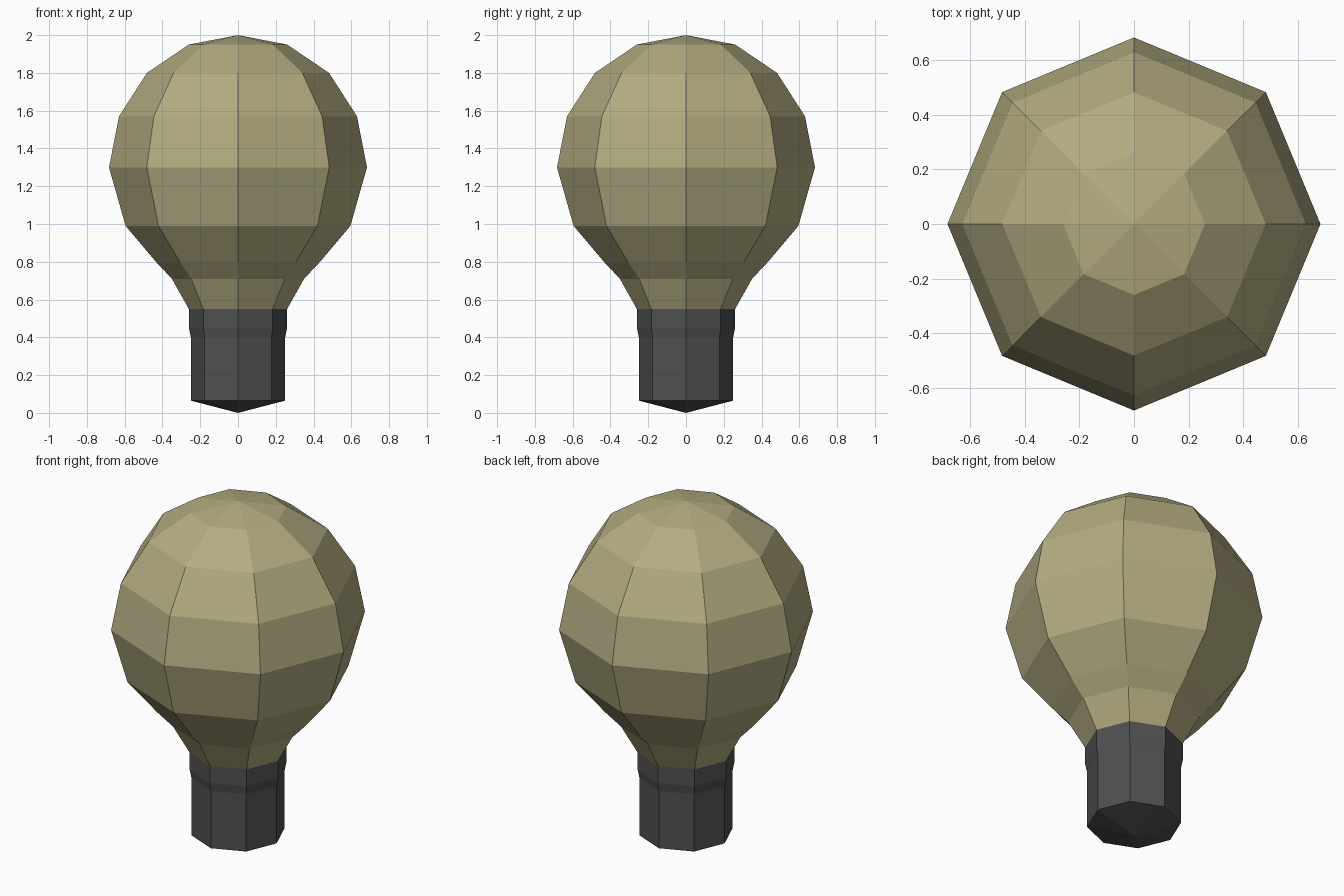
import bpy, bmesh, math

if "Cube" in bpy.data.objects:
    bpy.data.objects.remove(bpy.data.objects["Cube"])

SIDES = 8


def lathe(name, profile, color):
    """Revolve (radius, height) points around z; radius 0 becomes a pole."""
    bm = bmesh.new()
    rings = []
    for r, z in profile:
        if r == 0:
            rings.append([bm.verts.new((0, 0, z))] * SIDES)
        else:
            rings.append([bm.verts.new((r * math.cos(math.tau * i / SIDES),
                                        r * math.sin(math.tau * i / SIDES), z))
                          for i in range(SIDES)])
    for low, high in zip(rings, rings[1:]):
        for i in range(SIDES):
            j = (i + 1) % SIDES
            corners = dict.fromkeys((low[i], low[j], high[j], high[i]))
            bm.faces.new(list(corners))
    mesh = bpy.data.meshes.new(name)
    bm.to_mesh(mesh)
    bm.free()
    mat = bpy.data.materials.new(name + "_material")
    mat.diffuse_color = (*color, 1)
    mat.use_nodes = True
    mat.node_tree.nodes["Principled BSDF"].inputs["Base Color"].default_value = mat.diffuse_color
    mesh.materials.append(mat)
    obj = bpy.data.objects.new(name, mesh)
    bpy.context.collection.objects.link(obj)
    return obj


# Dark screw base with a shallow pointed contact
lathe("socket_base",
      [(0, 0), (0.25, 0.065), (0.25, 0.40), (0.26, 0.45), (0.26, 0.55)],
      (0.08, 0.08, 0.08))

# Faceted glass bulb
lathe("glass_bulb",
      [(0.26, 0.55), (0.35, 0.71), (0.435, 0.80), (0.595, 0.99),
       (0.683, 1.30), (0.63, 1.57), (0.482, 1.80), (0.26, 1.95), (0, 2.0)],
      (0.45, 0.41, 0.22))
